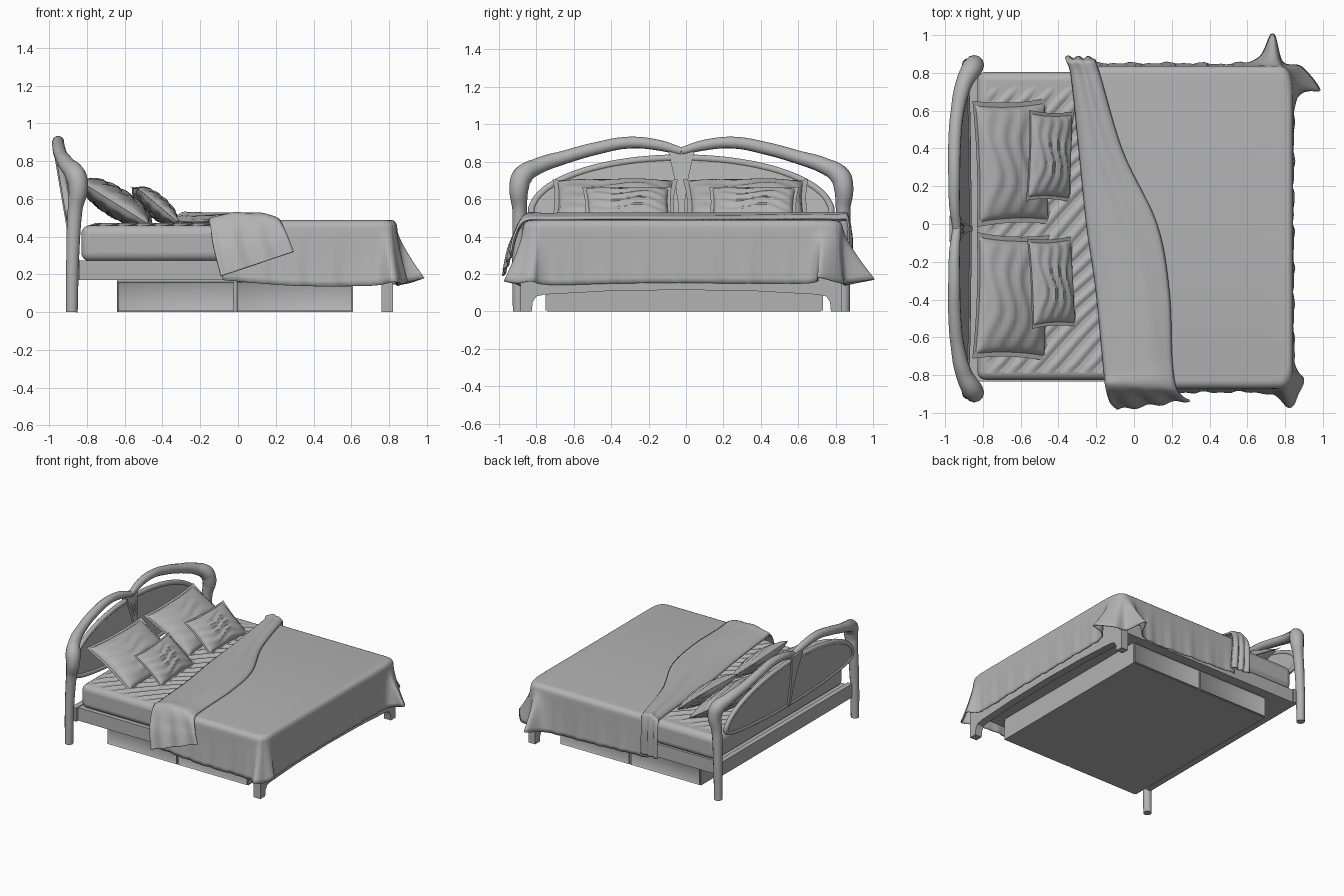
import bpy
import bmesh
from math import sin, cos, pi, sqrt, radians
from mathutils import Vector, Matrix

cube = bpy.data.objects.get("Cube")
if cube:
    bpy.data.objects.remove(cube, do_unlink=True)

MID = -0.025          # centre line of the frame in y
built = []

grey = bpy.data.materials.new("plain_grey")
grey.use_nodes = True
grey.diffuse_color = (0.45, 0.45, 0.45, 1)
grey.node_tree.nodes["Principled BSDF"].inputs["Base Color"].default_value = grey.diffuse_color


def finish(name, bm, merge=0.0001):
    """Turn a bmesh into a named, coloured object."""
    if merge:
        bmesh.ops.remove_doubles(bm, verts=bm.verts, dist=merge)
    bmesh.ops.recalc_face_normals(bm, faces=bm.faces)
    mesh = bpy.data.meshes.new(name)
    bm.to_mesh(mesh)
    bm.free()
    obj = bpy.data.objects.new(name, mesh)
    bpy.context.collection.objects.link(obj)
    mesh.materials.append(grey)
    built.append(obj)
    return obj


def box(name, low, high, bevel=0.0, segments=2):
    bm = bmesh.new()
    low, high = Vector(low), Vector(high)
    size = Matrix.Diagonal((*(high - low), 1))
    bmesh.ops.create_cube(bm, size=1, matrix=Matrix.Translation((low + high) / 2) @ size)
    obj = finish(name, bm)
    if bevel:
        mod = obj.modifiers.new("round", 'BEVEL')
        mod.width, mod.segments = bevel, segments
    return obj


def slab(name, outline, x_at, thickness):
    """Upright board: a (y, z) outline given a thickness along x."""
    bm = bmesh.new()
    front = [bm.verts.new((x_at(z) + thickness / 2, MID + y, z)) for y, z in outline]
    back = [bm.verts.new((v.co.x - thickness, v.co.y, v.co.z)) for v in front]
    bm.faces.new(front)
    bm.faces.new(back[::-1])
    for i in range(len(front)):
        bm.faces.new((front[i - 1], front[i], back[i], back[i - 1]))
    return finish(name, bm)


def tube(name, points, cyclic=False):
    """Smooth round bar through (x, y, z, radius) points."""
    curve = bpy.data.curves.new(name, 'CURVE')
    curve.dimensions = '3D'
    curve.bevel_depth, curve.bevel_resolution = 1, 4
    curve.resolution_u, curve.use_fill_caps = 8, True
    spline = curve.splines.new('BEZIER')
    spline.bezier_points.add(len(points) - 1)
    for knot, (x, y, z, radius) in zip(spline.bezier_points, points):
        knot.co, knot.radius = (x, y, z), radius
        knot.handle_left_type = knot.handle_right_type = 'AUTO'
    spline.use_cyclic_u = cyclic
    temp = bpy.data.objects.new(name, curve)
    bpy.context.collection.objects.link(temp)
    bpy.context.view_layer.update()
    bm = bmesh.new()
    bm.from_mesh(temp.evaluated_get(bpy.context.evaluated_depsgraph_get()).to_mesh())
    bpy.data.objects.remove(temp, do_unlink=True)
    return finish(name, bm)


def flow(rows, steps):
    """Catmull-Rom interpolation of rows of any length."""
    rows = [Vector(r) for r in rows]
    rows = [rows[0]] + rows + [rows[-1]]
    out = []
    for a, b, c, d in zip(rows, rows[1:], rows[2:], rows[3:]):
        for k in range(steps):
            t = k / steps
            out.append((b * 2 + (c - a) * t + (a * 2 - b * 5 + c * 4 - d) * t ** 2
                        + (b * 3 - a - c * 3 + d) * t ** 3) / 2)
    return out + [rows[-1]]


def skin(bm, rows):
    """Join rows of positions with quads; returns the vertices."""
    verts = [[bm.verts.new(p) for p in row] for row in rows]
    for r, s in zip(verts, verts[1:]):
        for i in range(len(r) - 1):
            bm.faces.new((r[i], r[i + 1], s[i + 1], s[i]))
    return verts


def cloth(obj, thickness):
    mod = obj.modifiers.new("thickness", 'SOLIDIFY')
    mod.thickness, mod.offset = thickness, 0


# Frame, storage base and drawers
box("bed_frame", (-0.86, -0.835, 0.17), (0.78, 0.8, 0.275))
box("headboard_rail", (-0.88, -0.86, 0.17), (-0.84, 0.81, 0.28))
box("storage_base", (-0.64, -0.74, 0), (0.61, 0.72, 0.17))
for side, face in (("right", -0.74), ("left", 0.72)):
    out = -1 if face < 0 else 1
    for place, x0, x1 in (("head", -0.635, -0.02), ("foot", -0.005, 0.605)):
        bm = bmesh.new()
        corners = [(x0, 0.005), (x1, 0.005), (x1, 0.16), (x0, 0.16)]
        panel = bm.faces.new([bm.verts.new((x, face, z)) for x, z in corners])
        rim = bmesh.ops.extrude_face_region(bm, geom=[panel])["geom"]
        cap = [f for f in rim if isinstance(f, bmesh.types.BMFace)]
        moved = [v for v in rim if isinstance(v, bmesh.types.BMVert)]
        bmesh.ops.translate(bm, verts=moved, vec=(0, out * 0.012, 0))
        bmesh.ops.recalc_face_normals(bm, faces=bm.faces)
        bmesh.ops.inset_region(bm, faces=cap, thickness=0.014, depth=0)
        bmesh.ops.translate(bm, verts=cap[0].verts, vec=(0, -out * 0.008, 0))
        finish(f"{side}_{place}_drawer", bm)

# Foot end: square legs joined by an arched board
half = [(0.86, 0.28), (0.86, 0), (0.8, 0), (0.795, 0.05), (0.775, 0.08), (0.73, 0.09), (0.4, 0.108)]
slab("foot_board", half + [(0, 0.115)] + [(-y, z) for y, z in half[::-1]], lambda z: 0.79, 0.06)


# Headboard
def lean(z):
    return -0.88 - 0.17 * (z - 0.43)


ring = []
for i in range(64):
    a = 2 * pi * i / 64
    ring.append((0.8 * cos(a), 0.53 + (0.29 if sin(a) > 0 else 0.1) * sin(a)))
slab("headboard_panel", ring, lean, 0.022)
tube("panel_rim", [(lean(z), MID + y, z, 0.019) for y, z in ring[::2]], cyclic=True)
wedge = [(0.07, 0.86), (0.035, 0.7), (0.018, 0.58), (0.013, 0.43)]
slab("centre_splat", wedge + [(-y, z) for y, z in wedge[::-1]], lean, 0.05)
for i, (y, z) in enumerate([(-0.02, 0.77), (0.02, 0.77), (0, 0.75), (-0.014, 0.72), (0.014, 0.72)]):
    leaf = [(y, z - 0.025), (y * 1.2 + 0.006, z), (y * 1.5, z + 0.025), (y * 1.2 - 0.006, z)]
    slab(f"splat_leaf_{i + 1}", leaf, lambda h: lean(h) + 0.026, 0.008)

post = [(-0.88, 0.87, 0, 0.031), (-0.875, 0.87, 0.3, 0.034), (-0.862, 0.865, 0.55, 0.039),
        (-0.846, 0.868, 0.66, 0.052), (-0.858, 0.85, 0.722, 0.055), (-0.9, 0.77, 0.775, 0.044),
        (-0.935, 0.62, 0.825, 0.036), (-0.95, 0.45, 0.872, 0.034), (-0.952, 0.28, 0.902, 0.032),
        (-0.95, 0.12, 0.888, 0.029), (-0.938, 0, 0.855, 0.022)]
for side, s in (("left", 1), ("right", -1)):
    tube(f"{side}_post_and_top_rail", [(x, MID + s * y, z, r) for x, y, z, r in post])

# Mattress and wrinkled sheet
box("mattress", (-0.83, -0.825, 0.27), (0.79, 0.805, 0.46), 0.045, 4)
rows = []
for i in range(71):
    row = []
    for j in range(141):
        x, y = -0.8 + 0.01 * i, -0.79 + 0.0111 * j
        fade = min(1, (0.785 - abs(y - MID + 0.015)) / 0.08, (x + 0.8) / 0.05)
        row.append((x, y, 0.457 + 0.008 * fade * (1 + sin((x - y) * 64 + sin(y * 9)))))
    rows.append(row)
bm = bmesh.new()
skin(bm, rows)
finish("wrinkled_sheet", bm)


# Pillows
def bulge(t):
    return sqrt(max(0, 1 - (t / 0.92) ** 2))


def pillow(name, centre, half_u, half_v, depth, tilt, turn):
    place = (Matrix.Translation(centre) @ Matrix.Rotation(radians(turn), 4, 'Z')
             @ Matrix.Rotation(radians(tilt), 4, 'Y'))
    rows = []
    for j in range(41):
        v = -cos(pi * j / 40)
        row = []
        for i in range(65):
            a = 2 * pi * i / 64
            u = cos(a)
            puff = bulge(u) * bulge(v)
            fold = 0.007 * puff * sin(u * 16 + 2 * sin(v * 5 + u))
            w = (depth * puff ** 0.8 + fold) * (1 if sin(a) > 0 else -1)
            row.append(place @ Vector((u * half_u * (1 - 0.06 * (1 - v * v)),
                                       v * half_v * (1 - 0.05 * (1 - u * u)), w)))
        rows.append(row)
    bm = bmesh.new()
    skin(bm, rows)
    finish(name, bm)


pillow("left_large_pillow", (-0.645, 0.325, 0.58), 0.235, 0.335, 0.075, 32, 2)
pillow("right_large_pillow", (-0.645, -0.385, 0.58), 0.235, 0.335, 0.075, 32, -2)
pillow("left_small_pillow", (-0.445, 0.36, 0.565), 0.155, 0.24, 0.055, 40, -2)
pillow("right_small_pillow", (-0.435, -0.31, 0.565), 0.155, 0.24, 0.055, 40, 3)

# Blanket: top edge x, y followed by hem x, y, z
drape = [(-0.1, -0.87, -0.08, -0.89, 0.17), (0.3, -0.87, 0.3, -0.89, 0.14),
         (0.7, -0.87, 0.7, -0.895, 0.14), (0.79, -0.865, 0.82, -0.97, 0.16),
         (0.82, -0.84, 0.87, -0.9, 0.15), (0.835, -0.8, 0.895, -0.82, 0.16),
         (0.84, -0.72, 0.85, -0.72, 0.14), (0.84, -0.3, 0.845, -0.3, 0.15),
         (0.84, 0.3, 0.845, 0.3, 0.15), (0.84, 0.64, 0.86, 0.66, 0.15),
         (0.835, 0.74, 0.985, 0.71, 0.18), (0.82, 0.8, 0.89, 0.83, 0.15),
         (0.79, 0.83, 0.79, 0.86, 0.15), (0.74, 0.835, 0.73, 1, 0.17),
         (0.62, 0.835, 0.62, 0.86, 0.14), (0.2, 0.835, 0.2, 0.85, 0.15),
         (-0.25, 0.835, -0.25, 0.85, 0.17)]
rows, run, last = [], 0, None
for ex, ey, hx, hy, hz in flow(drape, 16):
    edge, hem = Vector((ex, ey)), Vector((hx, hy))
    run += (edge - last).length if last else 0
    last = edge
    inner = edge.lerp(Vector((0.3, MID)), 0.05)
    outward = (edge - inner).normalized()
    row = []
    for k in range(6):
        a = pi / 2 * k / 5
        row.append((*inner.lerp(edge, sin(a)), 0.445 + 0.04 * cos(a)))
    for k in range(1, 11):
        t = k / 10
        ripple = outward * (0.008 * t * sin(run * 50) * sin(run * 17))
        row.append((*(edge.lerp(hem, t ** 1.3) + ripple), 0.445 + (hz - 0.445) * t))
    rows.append(row)
bm = bmesh.new()
verts = skin(bm, rows)
bm.faces.new([r[0] for r in verts])
cloth(finish("blanket", bm), 0.006)

# Turned-back flap: head-side edge x, y, z followed by foot-side edge x, y, z
flap = [(-0.09, -0.98, 0.19, 0.295, -0.93, 0.32), (-0.13, -0.94, 0.35, 0.26, -0.91, 0.41),
        (-0.15, -0.86, 0.475, 0.22, -0.86, 0.485), (-0.16, -0.76, 0.48, 0.2, -0.7, 0.492),
        (-0.2, -0.35, 0.475, 0.185, -0.35, 0.495), (-0.25, 0, 0.475, 0.12, 0, 0.492),
        (-0.29, 0.4, 0.475, -0.06, 0.38, 0.492), (-0.33, 0.78, 0.48, -0.18, 0.78, 0.492),
        (-0.36, 0.87, 0.46, -0.21, 0.87, 0.46), (-0.36, 0.88, 0.2, -0.2, 0.87, 0.2)]
rows = []
for n, side in enumerate(flow(flap, 10)):
    a, b = Vector(side[:3]), Vector(side[3:])
    row = []
    for k in range(25):
        w = k / 24
        p = a.lerp(b, w)
        on_top = min(1, max(0, (p.z - 0.4) / 0.08))
        p.z += on_top * (0.035 * sin(pi * w) ** 0.6 + 0.004 * sin(w * 15 + n * 0.1) * sin(pi * w))
        p.y += (1 - on_top) * 0.008 * sin(w * 18)
        row.append(p)
    rows.append(row)
bm = bmesh.new()
skin(bm, rows)
cloth(finish("turned_back_flap", bm), 0.01)

# Smooth shading with crisp edges
bpy.ops.object.select_all(action='DESELECT')
for obj in built:
    obj.select_set(True)
bpy.context.view_layer.objects.active = built[0]
bpy.ops.object.shade_smooth_by_angle(angle=radians(40))
